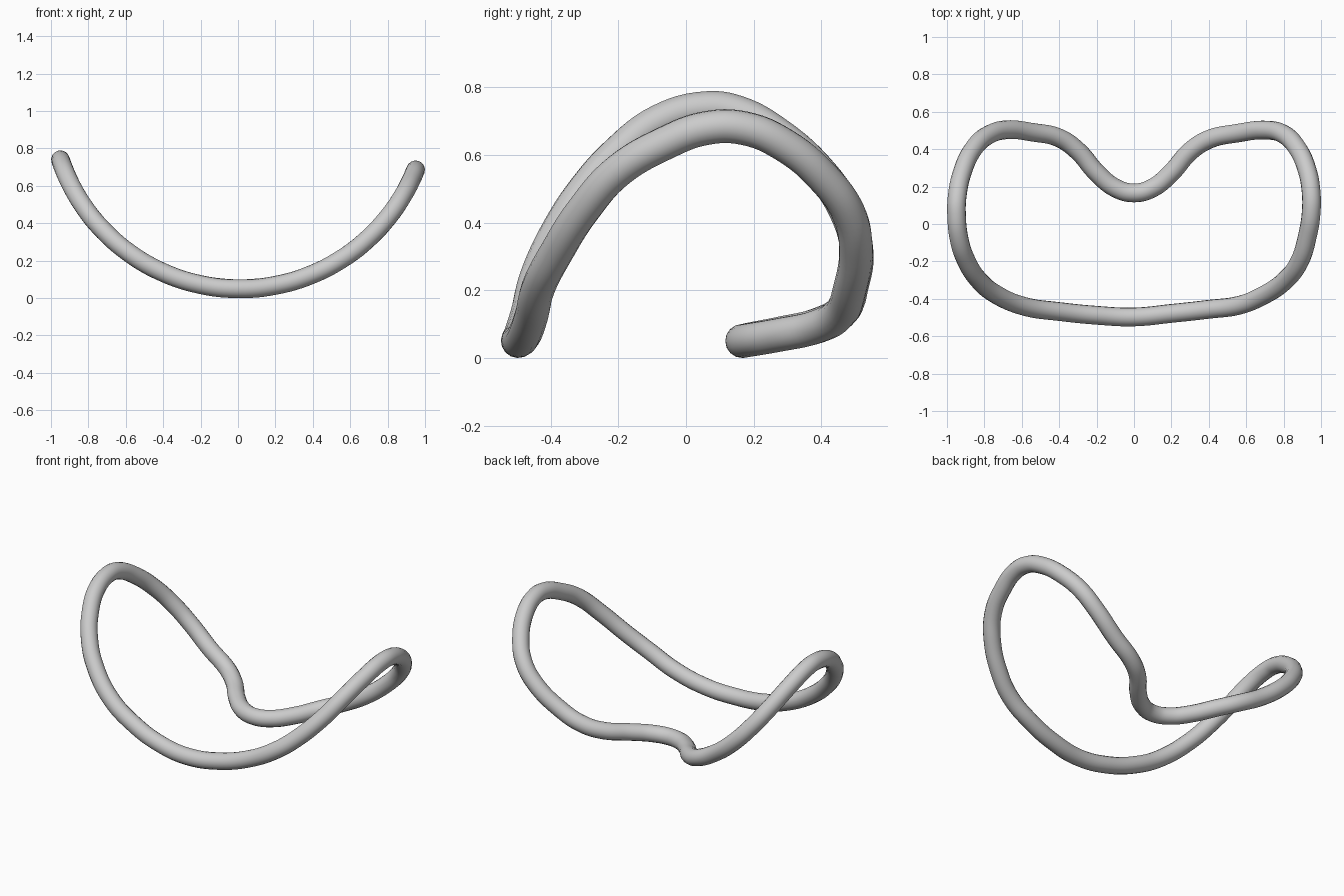
import bpy
from math import sqrt

if "Cube" in bpy.data.objects:
    bpy.data.objects.remove(bpy.data.objects["Cube"])

# Plan outline of the ring (x, y), clockwise from the notch
plan = [(0, .166), (-.1, .193), (-.2, .275), (-.3, .39), (-.4, .46), (-.54, .49),
        (-.68, .504), (-.78, .475), (-.86, .40), (-.92, .27), (-.945, .15), (-.949, .06),
        (-.935, -.08), (-.895, -.2), (-.83, -.3), (-.74, -.375), (-.58, -.442),
        (-.4, -.468), (-.2, -.488), (0, -.497), (.2, -.478), (.4, -.456), (.56, -.435),
        (.68, -.388), (.81, -.3), (.885, -.2), (.928, -.06), (.947, .06), (.947, .17),
        (.925, .29), (.87, .41), (.80, .48), (.71, .502), (.55, .485), (.4, .452),
        (.3, .388), (.2, .275), (.1, .193)]


def bend(x):
    # Height of the ring on its upward arc
    return 1.062 - sqrt(1.012 ** 2 - (x - .01) ** 2)


# Closed round tube following the bent outline
curve = bpy.data.curves.new("bent_ring", 'CURVE')
curve.dimensions = '3D'
curve.resolution_u = 6
curve.bevel_depth = .05
curve.bevel_resolution = 6
spline = curve.splines.new('BEZIER')
spline.bezier_points.add(len(plan) - 1)
spline.use_cyclic_u = True
for point, (x, y) in zip(spline.bezier_points, plan):
    point.co = (x, y, bend(x))
    point.handle_left_type = point.handle_right_type = 'AUTO'

ring = bpy.data.objects.new("bent_ring", curve)
bpy.context.collection.objects.link(ring)
bpy.context.view_layer.objects.active = ring
ring.select_set(True)
bpy.ops.object.convert(target='MESH')
bpy.ops.object.shade_smooth()
